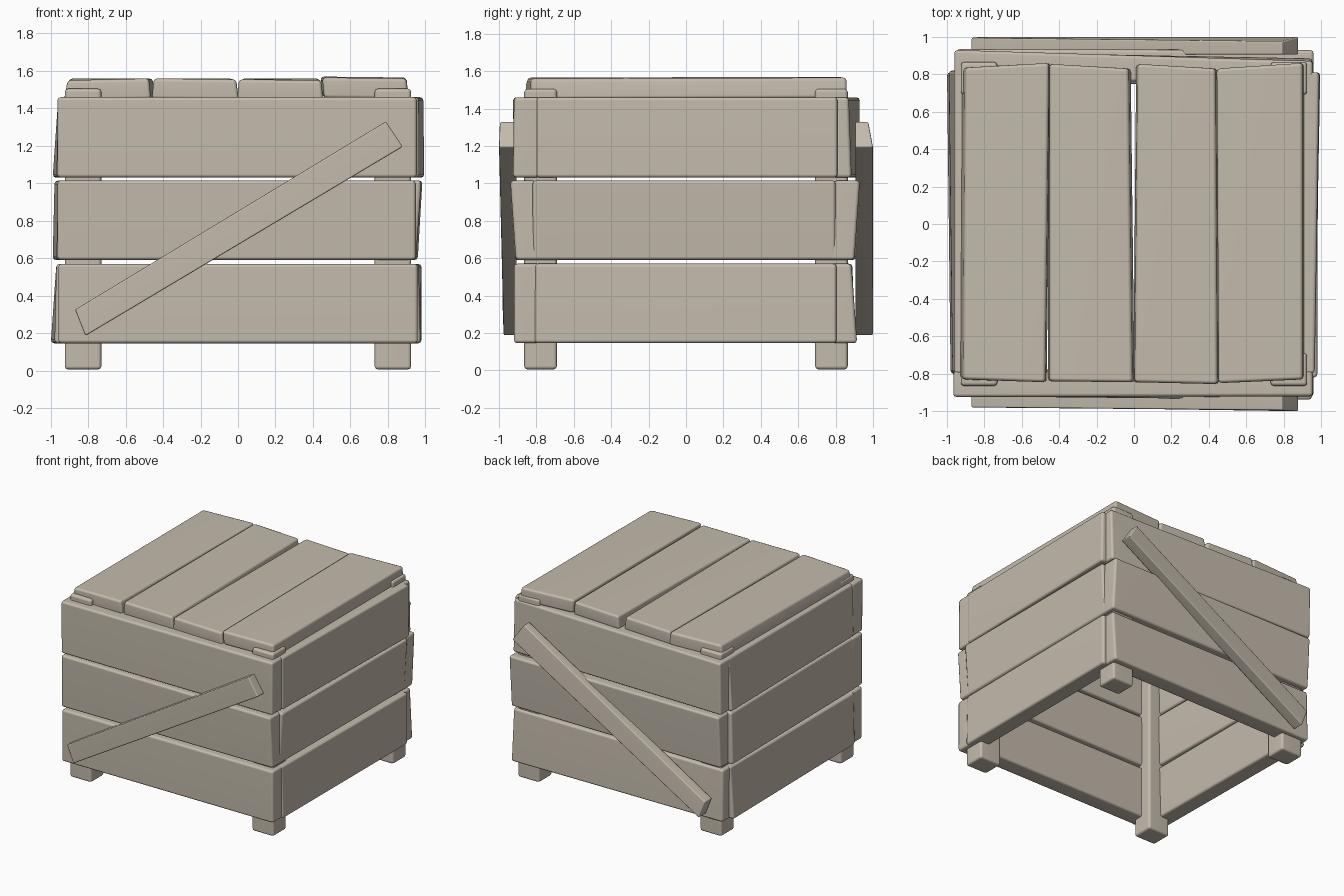
import bpy, bmesh, math

cube = bpy.data.objects.get("Cube")
if cube:
    bpy.data.objects.remove(cube, do_unlink=True)

wood = bpy.data.materials.new("weathered_wood")
wood.use_nodes = True
COLOUR = (0.55, 0.495, 0.415, 1)
wood.diffuse_color = COLOUR
bsdf = wood.node_tree.nodes["Principled BSDF"]
bsdf.inputs["Base Color"].default_value = COLOUR
bsdf.inputs["Roughness"].default_value = 0.9


def board(name, inner, outer, bevel=0.018):
    """Rounded, slightly warped board between two matching four-cornered faces."""
    bm = bmesh.new()
    a = [bm.verts.new(p) for p in inner]
    b = [bm.verts.new(p) for p in outer]
    bm.faces.new(a[::-1])
    bm.faces.new(b)
    for i in range(4):
        j = (i + 1) % 4
        bm.faces.new((a[i], a[j], b[j], b[i]))
    bmesh.ops.recalc_face_normals(bm, faces=bm.faces)
    mesh = bpy.data.meshes.new(name)
    bm.to_mesh(mesh)
    bm.free()
    mesh.materials.append(wood)
    obj = bpy.data.objects.new(name, mesh)
    bpy.context.collection.objects.link(obj)
    bpy.ops.object.select_all(action='DESELECT')
    obj.select_set(True)
    bpy.context.view_layer.objects.active = obj
    mod = obj.modifiers.new("soft_edges", 'BEVEL')
    mod.width = bevel
    mod.segments = 2
    mod.limit_method = 'NONE'
    bpy.ops.object.modifier_apply(modifier=mod.name)
    # Keep the broad faces flat while the rounded edges stay smooth
    bpy.ops.object.shade_smooth_by_angle(angle=math.radians(50))
    flat = obj.modifiers.new("flat_faces", 'WEIGHTED_NORMAL')
    flat.keep_sharp = True
    bpy.ops.object.modifier_apply(modifier=flat.name)


def wall_plank(name, place, lo, hi, z0, z1, out, thick=0.14):
    """out: outer distance at low-bottom, high-bottom, high-top, low-top."""
    spots = [(lo, z0), (hi, z0), (hi, z1), (lo, z1)]
    board(name, [place(u, d - thick, z) for (u, z), d in zip(spots, out)],
          [place(u, d, z) for (u, z), d in zip(spots, out)])


# Wall directions: position along the wall, distance outwards, height
walls = {
    "front": lambda u, d, z: (u, -d, z),
    "back": lambda u, d, z: (u, d, z),
    "right": lambda u, d, z: (d, u, z),
    "left": lambda u, d, z: (-d, u, z),
}
rows = [("lower", 0.145, 0.57), ("middle", 0.59, 1.015), ("upper", 1.03, 1.46)]
spans = {
    "front": [(-.96, .96), (-.965, .95), (-.965, .955)],
    "back": [(-.96, .95), (-.95, .96), (-.96, .955)],
    "right": [(-.81, .805), (-.82, .80), (-.8, .81)],
    "left": [(-.8, .81), (-.81, .81), (-.8, .82)],
}
warps = {
    "front": [(.92, .92, .92, .92), (.92, .91, .94, .92), (.92, .925, .92, .925)],
    "back": [(.90, .915, .885, .89), (.91, .90, .93, .935), (.92, .885, .87, .93)],
    "right": [(.975, .98, .98, .965), (.95, .96, .985, .98), (.965, .995, .99, .965)],
    "left": [(.98, 1.0, .97, .97), (.97, .99, .98, .96), (.97, .99, .96, .96)],
}
for wall, place in walls.items():
    for (row, z0, z1), (lo, hi), out in zip(rows, spans[wall], warps[wall]):
        wall_plank(f"{wall}_{row}_plank", place, lo, hi, z0, z1, out)

# Corner posts
for sx, side in ((-1, "left"), (1, "right")):
    for sy, end in ((-1, "front"), (1, "back")):
        ring = [(.73, .69), (.925, .69), (.925, .865), (.73, .865)]
        board(f"{end}_{side}_post", [(sx * x, sy * y, 0.005) for x, y in ring],
              [(sx * x, sy * y, 1.505) for x, y in ring])

# Lid boards: front-left, front-right, back-right, back-left corners,
# top heights, and how far the left and right sides lean at the underside
lid = [
    [(-.91, -.83), (-.475, -.845), (-.455, .86), (-.9, .835),
     (1.55, 1.56, 1.56, 1.56), (-.02, .01)],
    [(-.45, -.84), (-.01, -.845), (-.03, .83), (-.45, .855),
     (1.56, 1.555, 1.56, 1.56), (-.01, .015)],
    [(.005, -.845), (.445, -.855), (.435, .83), (.02, .855),
     (1.555, 1.55, 1.56, 1.56), (-.01, .01)],
    [(.45, -.85), (.9, -.83), (.9, .86), (.44, .83),
     (1.565, 1.56, 1.565, 1.57), (.01, .01)],
]
for i, (*ring, tops, (lean_l, lean_r)) in enumerate(lid):
    leans = (lean_l, lean_r, lean_r, lean_l)
    board(f"lid_board_{i + 1}",
          [(x + s, y, t - 0.11) for (x, y), t, s in zip(ring, tops, leans)],
          [(x, y, t) for (x, y), t in zip(ring, tops)])

# Diagonal braces, rising towards +x on both faces
brace = [(-.815, .185), (.88, 1.195), (.79, 1.33), (-.87, .325)]
for wall, out in (("front", (.975, 1.0, .995, .98)), ("back", (1.0, 1.0, .975, .995))):
    place = walls[wall]
    board(f"{wall}_brace", [place(u, 0.905, z) for u, z in brace],
          [place(u, d, z) for (u, z), d in zip(brace, out)], 0.008)
